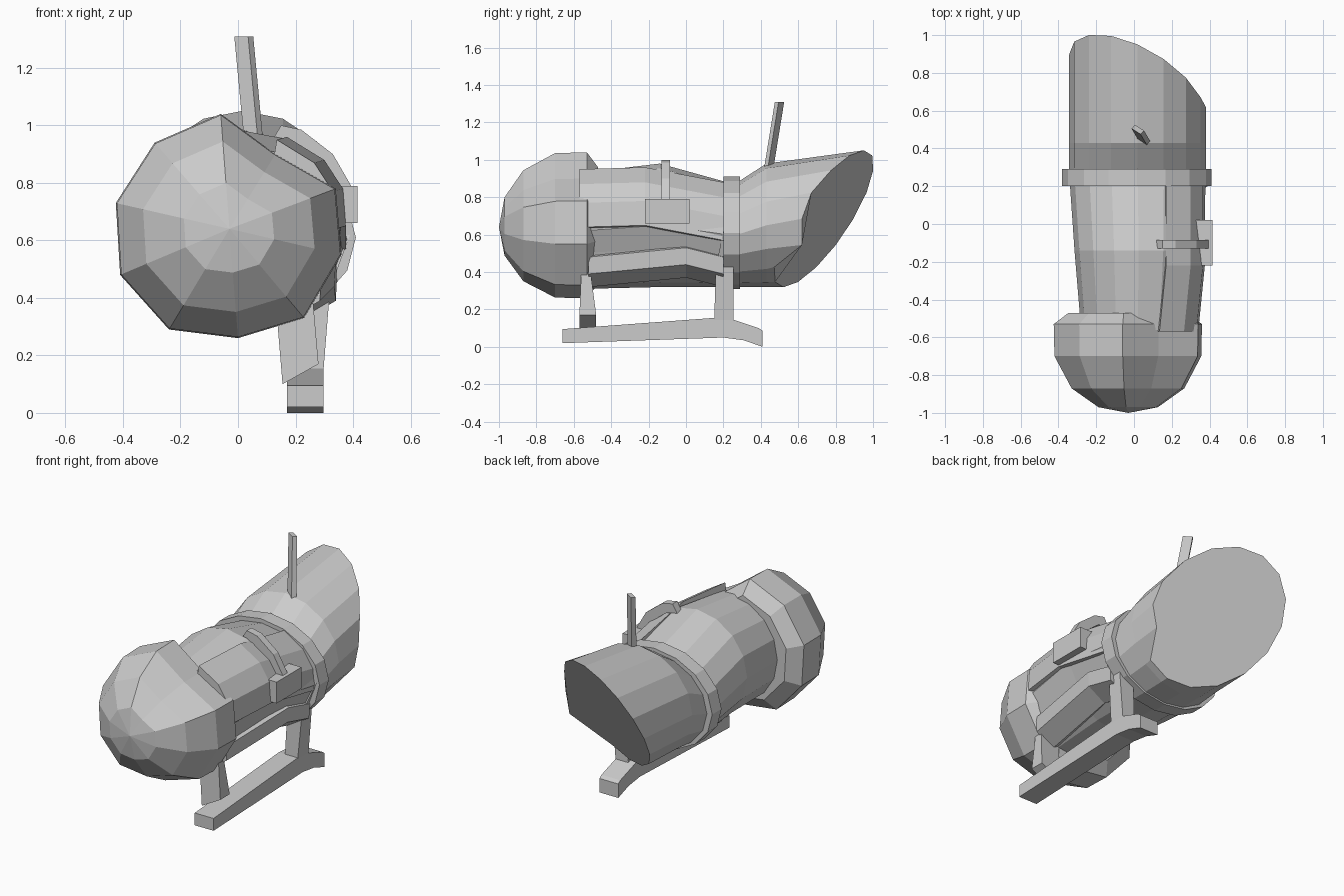
import bpy, bmesh
from math import sin, cos, tau


def loft(name, rings, merge=0.0):
    """Bridge equal-length closed rings of points and cap both ends."""
    bm = bmesh.new()
    loops = [[bm.verts.new(p) for p in r] for r in rings]
    n = len(loops[0])
    for a, b in zip(loops, loops[1:]):
        for i in range(n):
            j = (i + 1) % n
            bm.faces.new((a[i], a[j], b[j], b[i]))
    bm.faces.new(loops[0][::-1])
    bm.faces.new(loops[-1])
    if merge:
        bmesh.ops.remove_doubles(bm, verts=bm.verts, dist=merge)
    bmesh.ops.recalc_face_normals(bm, faces=bm.faces)
    me = bpy.data.meshes.new(name)
    bm.to_mesh(me)
    bm.free()
    ob = bpy.data.objects.new(name, me)
    bpy.context.collection.objects.link(ob)
    return ob


SIDES = 16


def section(y, cx, cz, rx, rz, groove=1.0):
    """Elliptical cross-section; groove pulls in the fold on the right side."""
    pts = []
    for i in range(SIDES):
        a = tau * i / SIDES
        k = groove if i == SIDES - 1 else 1.0
        pts.append((cx + rx * k * cos(a), y, cz + rz * sin(a)))
    return pts


def rect(x0, x1, y0, y1, z0, z1):
    """Rectangle in x/y whose z slopes from z0 at x0 to z1 at x1."""
    return [(x0, y0, z0), (x1, y0, z1), (x1, y1, z1), (x0, y1, z0)]


# front body, tapering toward the nose and waisted at the ring
loft("front_body", [
    section(-0.56, 0.02, 0.62, 0.30, 0.31, 0.92),
    section(-0.14, 0.025, 0.65, 0.34, 0.33, 0.88),
    section(0.22, 0.02, 0.60, 0.36, 0.28, 0.96)])

# rear body with an obliquely cut end
end = [(x, max(0.342 - 0.44 * x + 0.587 * z, 0.62 if x > 0.34 else 0), z)
       for x, y, z in section(0, 0.018, 0.685, 0.362, 0.366)]
loft("rear_body", [
    section(0.22, 0.018, 0.60, 0.362, 0.28),
    section(0.29, 0.018, 0.605, 0.362, 0.285),
    section(0.43, 0.018, 0.65, 0.362, 0.33),
    end])

# faceted nose dome, flattened at upper right
outline = [(-0.425, 0.73), (-0.29, 0.94), (-0.06, 1.04), (0.13, 0.90), (0.34, 0.78),
           (0.36, 0.55), (0.23, 0.33), (0.0, 0.26), (-0.24, 0.29), (-0.41, 0.48)]
CX, CZ = -0.03, 0.64
loft("nose_dome", [
    [(CX + (x - CX) * s, y, CZ + (z - CZ) * s) for x, z in outline]
    for y, s in [(-0.47, 0.8), (-0.53, 1.0), (-0.70, 0.99), (-0.87, 0.76),
                 (-0.97, 0.40), (-1.0, 0.001)]], merge=0.004)

# band around the waist
loft("waist_band", [section(y, 0.015, 0.61, 0.395, 0.30) for y in (0.20, 0.29)])

# raised side panel on the upper right
panel = [(0.15, 0.90), (0.16, 0.96), (0.29, 0.88), (0.355, 0.78), (0.365, 0.65), (0.30, 0.63)]
loft("side_panel", [
    [(x - dx, y, z + dz) for x, z in panel]
    for y, dx, dz in [(-0.57, 0.025, -0.01), (-0.22, -0.01, 0.0), (0.20, -0.01, -0.08)]])

# lower right bulge under the fold
bulge = [(0.25, 0.53), (0.34, 0.50), (0.335, 0.41), (0.22, 0.34), (0.15, 0.38)]
loft("lower_bulge", [
    [(x - dx, y, z + dz) for x, z in bulge]
    for y, dx, dz in [(-0.52, 0.05, -0.02), (0.0, 0.0, 0.03), (0.20, -0.005, -0.02)]])

# latch block and its strap
loft("latch_block", [rect(0.32, 0.415, -0.22, 0.02, z, z) for z in (0.66, 0.79)])
strap = [(0.15, 1.0), (0.22, 0.985), (0.33, 0.90), (0.405, 0.77)]
loft("latch_strap", [
    [(x, -0.13, z), (x, -0.085, z), (x - 0.03, -0.085, z - 0.05), (x - 0.03, -0.13, z - 0.05)]
    for x, z in strap])

# rear leg flowing down from the band
loft("rear_leg", [
    rect(0.30, 0.39, 0.20, 0.28, 0.60, 0.62),
    rect(0.22, 0.32, 0.16, 0.255, 0.40, 0.43),
    rect(0.21, 0.295, 0.15, 0.255, 0.12, 0.12)])

# front leg
loft("front_leg", [
    rect(0.13, 0.26, -0.56, -0.51, 0.40, 0.40),
    rect(0.155, 0.28, -0.57, -0.48, 0.10, 0.17)])

# single skid with a kicked-down rear end
skid = [(-0.66, 0.02), (-0.66, 0.095), (0.15, 0.155), (0.24, 0.15), (0.39, 0.10),
        (0.41, 0.085), (0.41, 0.0), (0.31, 0.035), (0.20, 0.05)]
loft("skid", [[(x, y, z) for y, z in skid] for x in (0.17, 0.297)])

# antenna
loft("antenna", [
    [(0.055 + dx, y + dy, z) if z < 1 else (0.02 + dx, y + dy, z)
     for dx, dy in ((-0.033, 0.005), (0.015, -0.025), (0.033, -0.005), (-0.015, 0.025))]
    for y, z in ((0.44, 0.94), (0.50, 1.31))])
